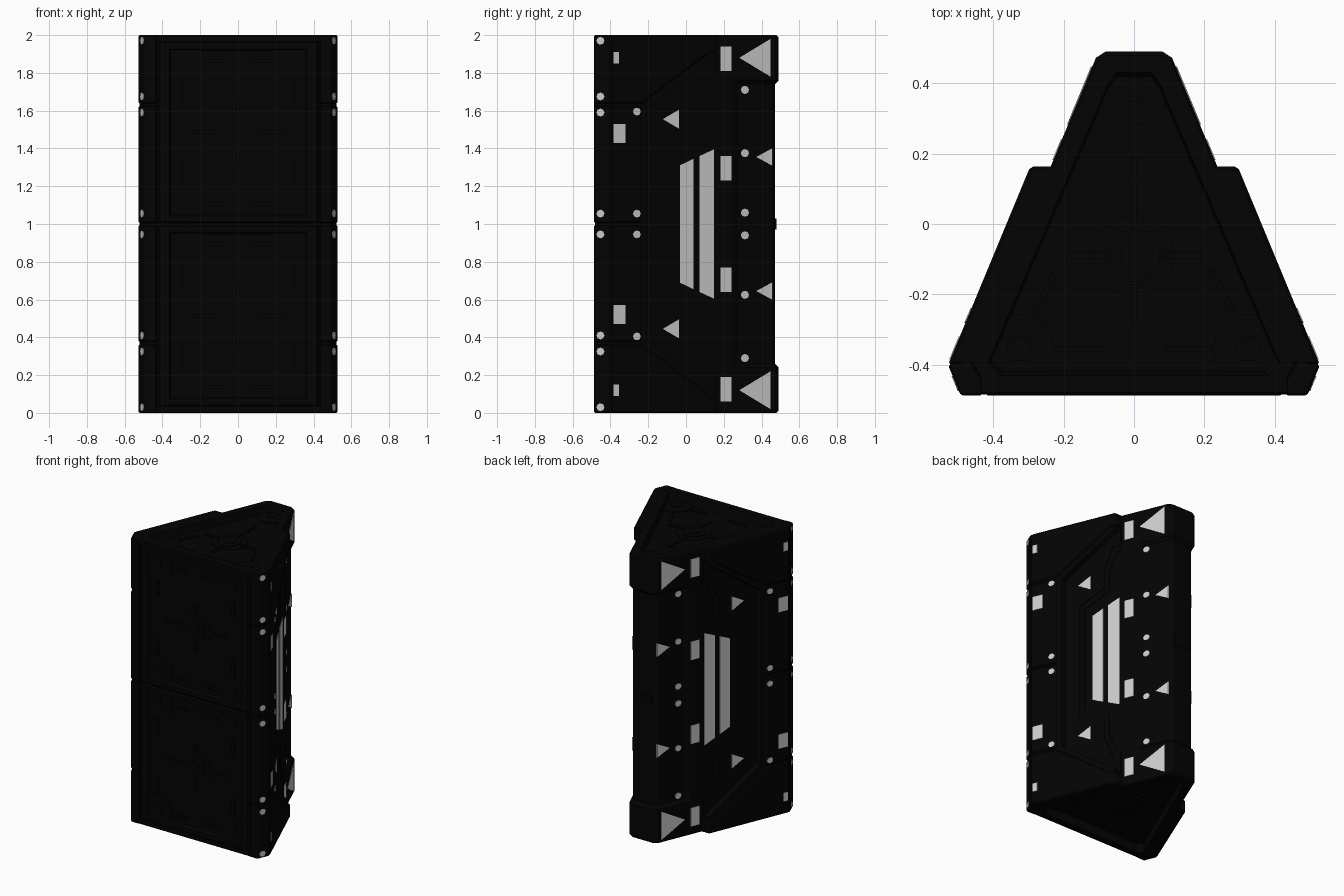
import bpy, bmesh
from math import cos, sin, pi
from mathutils import Vector

if "Cube" in bpy.data.objects:
    bpy.data.objects.remove(bpy.data.objects["Cube"], do_unlink=True)


def material(name, value):
    m = bpy.data.materials.new(name)
    m.use_nodes = True
    col = (value, value, value, 1)
    m.diffuse_color = col
    m.node_tree.nodes["Principled BSDF"].inputs["Base Color"].default_value = col
    return m


BLACK = material("matte black", 0.001)
LIGHT = material("light grey", 0.61)


def part(name, solids, mat=BLACK, bevel=0):
    """Each solid is a list of equal-length loops, skinned and capped."""
    bm = bmesh.new()
    for loops in solids:
        rings = [[bm.verts.new(p) for p in loop] for loop in loops]
        for a, b in zip(rings, rings[1:]):
            for i in range(len(a)):
                j = (i + 1) % len(a)
                bm.faces.new((a[i], a[j], b[j], b[i]))
        bm.faces.new(rings[0])
        bm.faces.new(rings[-1])
    bmesh.ops.recalc_face_normals(bm, faces=bm.faces)
    me = bpy.data.meshes.new(name)
    bm.to_mesh(me)
    bm.free()
    me.materials.append(mat)
    ob = bpy.data.objects.new(name, me)
    bpy.context.collection.objects.link(ob)
    if bevel:
        mod = ob.modifiers.new("edge", "BEVEL")
        mod.width = bevel
        mod.segments = 1
        mod.limit_method = "ANGLE"
    return ob


def both(half):
    return half + [(-x, y) for x, y in reversed(half)]


def symmetric(half):
    return half + [(y, 2 - z) for y, z in reversed(half)]


def level(pts, z):
    return [(x, y, z) for x, y in pts]


def flip_x(solid):
    return [[(-x, y, z) for x, y, z in loop] for loop in solid]


def flip_z(solid):
    return [[(x, y, 2 - z) for x, y, z in loop] for loop in solid]


def two(solids):
    return solids + [flip_x(s) for s in solids]


def four(solids):
    return two(solids + [flip_z(s) for s in solids])


def side(pts, lo, hi):
    """Slab of (y, z) points on the slanted side wall, lo..hi from its outer face."""
    return [[(0.298 - (y - 0.155) * 0.4144 + d, y, z) for y, z in pts] for d in (lo, hi)]


def ngon(u, v, r, n):
    return [(u + r * cos(2 * pi * i / n), v + r * sin(2 * pi * i / n)) for i in range(n)]


def rect(u, v, w, h):
    w, h = w / 2, h / 2
    return [(u - w, v - h), (u + w, v - h), (u + w, v + h), (u - w, v + h)]


def bar(a, b, w=0.009):
    a, b = Vector(a), Vector(b)
    s = (b - a).orthogonal().normalized() * w
    return [tuple(p) for p in (a - s, b - s, b + s, a + s)]


# Core prism with recessed ends; the back edge is slimmer between its caps
END = 0.055
rim = both([(0.44, -0.455), (0.47, -0.40), (0.2006, 0.25), (0.190, 0.275), (0.108, 0.472), (0.08, 0.49)])
bevelled = [(x * 0.975, y * 0.975) for x, y in rim]
slim = both([(0.44, -0.455), (0.47, -0.40), (0.2006, 0.25), (0.171, 0.275), (0.095, 0.455), (0.07, 0.472)])
inner = both([(0.38, -0.43), (0.415, -0.395), (0.15, 0.221), (0.14, 0.244), (0.075, 0.395), (0.05, 0.43)])
floor = [(x * 0.97, y * 0.97) for x, y in inner]
lower = [level(floor, END), level(inner, 0), level(bevelled, 0),
         level(rim, 0.012), level(rim, 0.24), level(slim, 0.26)]
upper = [[(x, y, 2 - z) for x, y, z in loop] for loop in reversed(lower)]
part("core_prism", [lower + upper])
part("back_clasp", [[level(rect(0, 0.467, 0.13, 0.025), z) for z in (0.97, 1.03)]])
rail = [level(rect(0, -0.459, 0.88, 0.05), z) for z in (0, 0.04)]
part("front_end_rails", [rail, flip_z(rail)], bevel=0.006)


# Raised decoration shared by front panels and ends: (polygon, height) pairs
def ornament(centre, corners, bars):
    items = [(ngon(*centre, r, 32), h) for r, h in ((0.115, 0.005), (0.075, 0.011), (0.04, 0.017))]
    for c, r in corners:
        items += [(ngon(*c, r, 32), 0.006), (ngon(*c, 0.038, 6), 0.013)]
    return items + [(bar(a, b), 0.012) for a, b in bars]


# Two recessed front panels
panels, details = [], []
for zc in (0.515, 1.485):
    frame = [(rect(0, zc, w, h), y) for w, h, y in (
        (0.85, 0.962, -0.45), (0.85, 0.962, -0.479), (0.83, 0.945, -0.487),
        (0.73, 0.885, -0.487), (0.71, 0.865, -0.468))]
    panels.append([[(x, y, z) for x, z in pts] for pts, y in frame])
    corners, bars = [], []
    for sx in (-1, 1):
        bars.append(((sx * 0.085, zc), (sx * 0.24, zc)))
        bars.append(((0, zc + sx * 0.085), (0, zc + sx * 0.16)))
        for sz in (-1, 1):
            x, z = sx * 0.295, zc + sz * 0.38
            corners.append(((x, z), 0.115))
            bars.append(((sx * 0.07, z), (sx * 0.2, z)))
            bars.append(((x, zc + sz * 0.15), (x, zc + sz * 0.27)))
    for pts, h in ornament((0, zc), corners, bars):
        details.append([[(x, y, z) for x, z in pts] for y in (-0.466, -0.468 - h)])
part("front_panels", panels)
part("front_panel_details", details)

# End details, top and bottom
bars = [((0, -0.01), (0, 0.11)), ((0, 0.14), (0, 0.19)), ((0, -0.17), (0, -0.285))]
for s in (-1, 1):
    bars += [((s * 0.08, -0.09), (s * 0.195, -0.09)), ((s * 0.09, -0.355), (s * 0.22, -0.355)),
             ((s * 0.22, -0.13), (s * 0.28, -0.25))]
ends = []
for pts, h in ornament((0, -0.09), [((0, 0.38), 0.1), ((0.325, -0.355), 0.1), ((-0.325, -0.355), 0.1)], bars):
    solid = [level(pts, END + 0.002), level(pts, END - h)]
    ends += [solid, flip_z(solid)]
part("end_details", ends)

# Chamfered front corner posts, split by shallow seams
post = [(0.43, -0.487), (0.492, -0.487), (0.528, -0.40), (0.465, -0.38), (0.43, -0.44)]
post_core = [(0.435, -0.481), (0.487, -0.481), (0.521, -0.398), (0.465, -0.385), (0.435, -0.44)]
part("corner_posts", four([[level(post, a), level(post, b)] for a, b in ((1.005, 1.625), (1.637, 2))]), bevel=0.006)
part("corner_post_cores", two([[level(post_core, z) for z in (0.02, 1.98)]]))

# Side armour: blocks around a trapezoid opening, with a lower lip behind the seams
lip = [(-0.40, 1), (-0.40, 1.99), (0.15, 1.99), (0.15, 1.885), (-0.208, 1.615)]
part("side_lips", two([side(symmetric(lip), -0.09, -0.012)]))
top_block = [(-0.40, 1.637), (-0.235, 1.637), (0.13, 1.91), (0.163, 1.91), (0.163, 2), (-0.40, 2)]
low_block = [(-0.40, 1.005), (-0.235, 1.005), (-0.235, 1.625), (-0.40, 1.625)]
part("side_blocks", four([side(top_block, -0.085, 0), side(low_block, -0.085, 0)]), bevel=0.008)

# Stepped floor frames inside the opening
FLOOR, CORE, SLIM = -0.05, -0.058, -0.077
outer_step = [(-0.115, 1.4), (0.05, 1.49), (0.05, 1.62), (0.11, 1.78), (0.158, 1.78), (0.158, 1.91), (-0.22, 1.63)]
inner_step = [(-0.085, 1.37), (0.08, 1.46), (0.08, 1.6), (0.13, 1.74), (0.16, 1.74), (0.16, 1.8),
              (0.10, 1.8), (0.04, 1.64), (0.04, 1.5), (-0.125, 1.41)]
part("recess_frames", two([side(symmetric(outer_step), -0.09, FLOOR),
                           side(symmetric(inner_step), -0.09, FLOOR - 0.004)]))

# Light markings, thin plates on the walls
T = 0.003


def mark(pts, d=0):
    return side(pts, d - 0.003, d + T)


def arrow(y0, y1, z, h):
    return [(y0, z), (y1, z - h), (y1, z + h)]


dots = [mark(ngon(-0.26, z, 0.021, 8)) for z in (1.595, 1.055)]
dots += [mark(ngon(0.312, z, 0.022, 8), SLIM) for z in (1.71, 1.375, 1.06)]
for z in (1.97, 1.675, 1.59, 1.055):
    pts = ngon(-0.453, z, 0.021, 8)
    dots.append([[(0.492 + (y + 0.487) * 0.414 + d, y, v) for y, v in pts] for d in (-0.003, T)])
part("marker_dots", four(dots), LIGHT)

blocks = [mark(rect(-0.37, 1.88, 0.03, 0.06)), mark(rect(-0.352, 1.48, 0.065, 0.1)),
          mark(rect(0.212, 1.875, 0.06, 0.13), CORE), mark(rect(0.212, 1.295, 0.06, 0.13), CORE)]
part("marker_blocks", four(blocks), LIGHT)

arrows = [mark(arrow(0.282, 0.447, 1.88, 0.1), CORE), mark(arrow(-0.123, -0.038, 1.555, 0.05), FLOOR),
          mark(arrow(0.372, 0.458, 1.355, 0.047), SLIM)]
part("marker_arrows", four(arrows), LIGHT)

strips = [mark(symmetric([(a, za), (b, zb)]), CORE) for a, za, b, zb in
          ((-0.033, 1.31, 0.039, 1.345), (0.072, 1.36, 0.147, 1.395))]
part("light_strips", two(strips), LIGHT)
